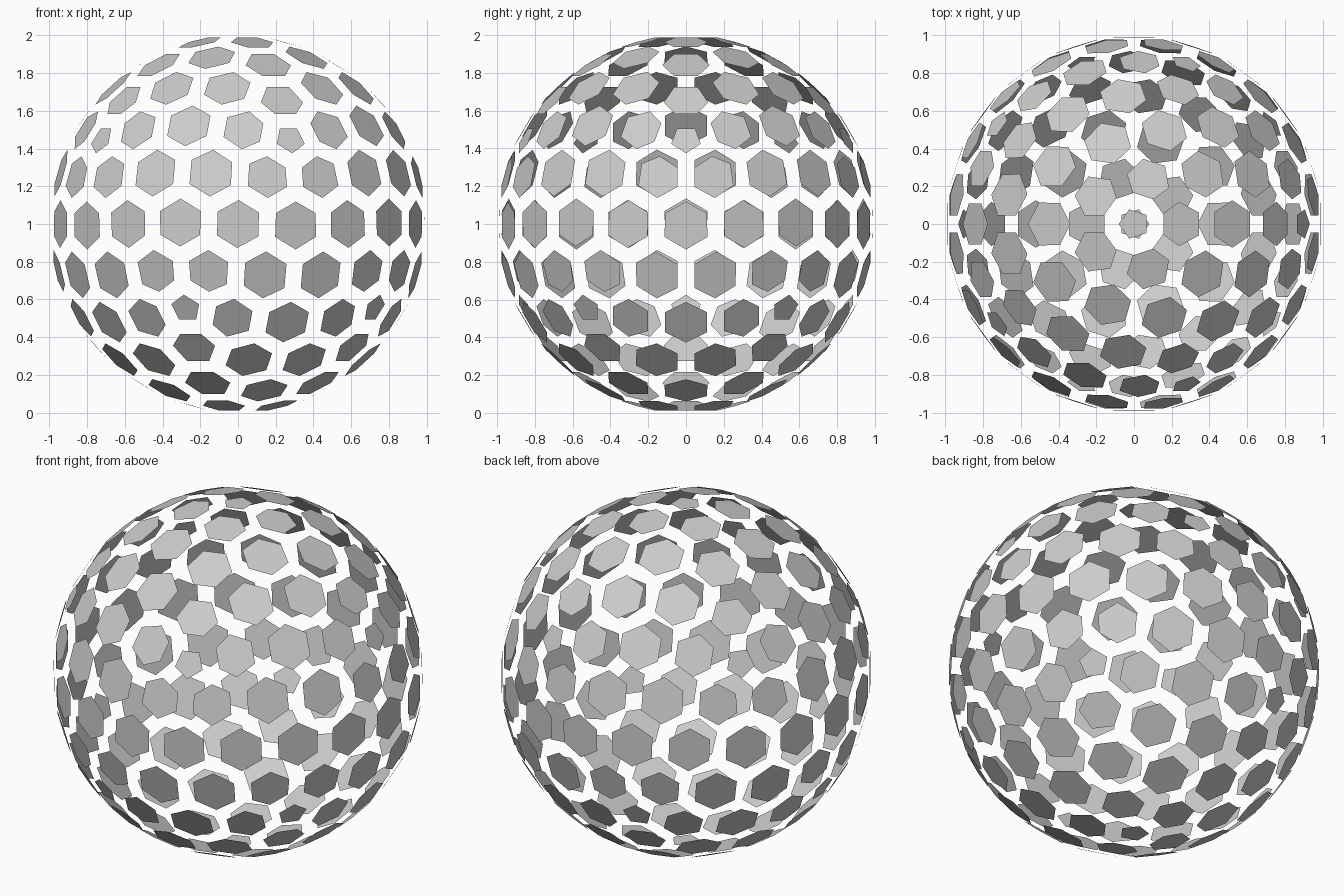
import bpy, bmesh, math
from mathutils import Vector

if "Cube" in bpy.data.objects:
    bpy.data.objects.remove(bpy.data.objects["Cube"])

INSET = 0.046   # half the gap between neighbouring tiles

# Geodesic base: icosahedron with each edge split in four, pushed onto a sphere
geo = bmesh.new()
bmesh.ops.create_icosphere(geo, subdivisions=1, radius=1.0)
bmesh.ops.subdivide_edges(geo, edges=geo.edges[:], cuts=3, use_grid_fill=True)
bmesh.ops.triangulate(geo, faces=[f for f in geo.faces if len(f.verts) > 3])
for v in geo.verts:
    v.co.normalize()
geo.faces.index_update()

# Dual cells: one pentagon or hexagon around each geodesic point
centres = [f.calc_center_median() for f in geo.faces]
scale = 1.0 / max(c.z for c in centres)
bm = bmesh.new()
corners = [bm.verts.new(c * scale) for c in centres]
for v in geo.verts:
    n = v.co.normalized()
    u = n.orthogonal().normalized()
    w = n.cross(u)
    ring = sorted((f.index for f in v.link_faces),
                  key=lambda i: math.atan2(centres[i].dot(w), centres[i].dot(u)))
    bm.faces.new([corners[i] for i in ring])
geo.free()
bm.normal_update()

# Shrink every cell and remove the borders, leaving separate flat tiles
res = bmesh.ops.inset_individual(bm, faces=bm.faces[:], thickness=INSET,
                                 use_even_offset=True)
bmesh.ops.delete(bm, geom=res["faces"], context='FACES')
bmesh.ops.translate(bm, verts=bm.verts[:], vec=Vector((0, 0, 1)))

me = bpy.data.meshes.new("sphere_tiles")
bm.to_mesh(me)
bm.free()
ob = bpy.data.objects.new("sphere_tiles", me)
bpy.context.collection.objects.link(ob)
